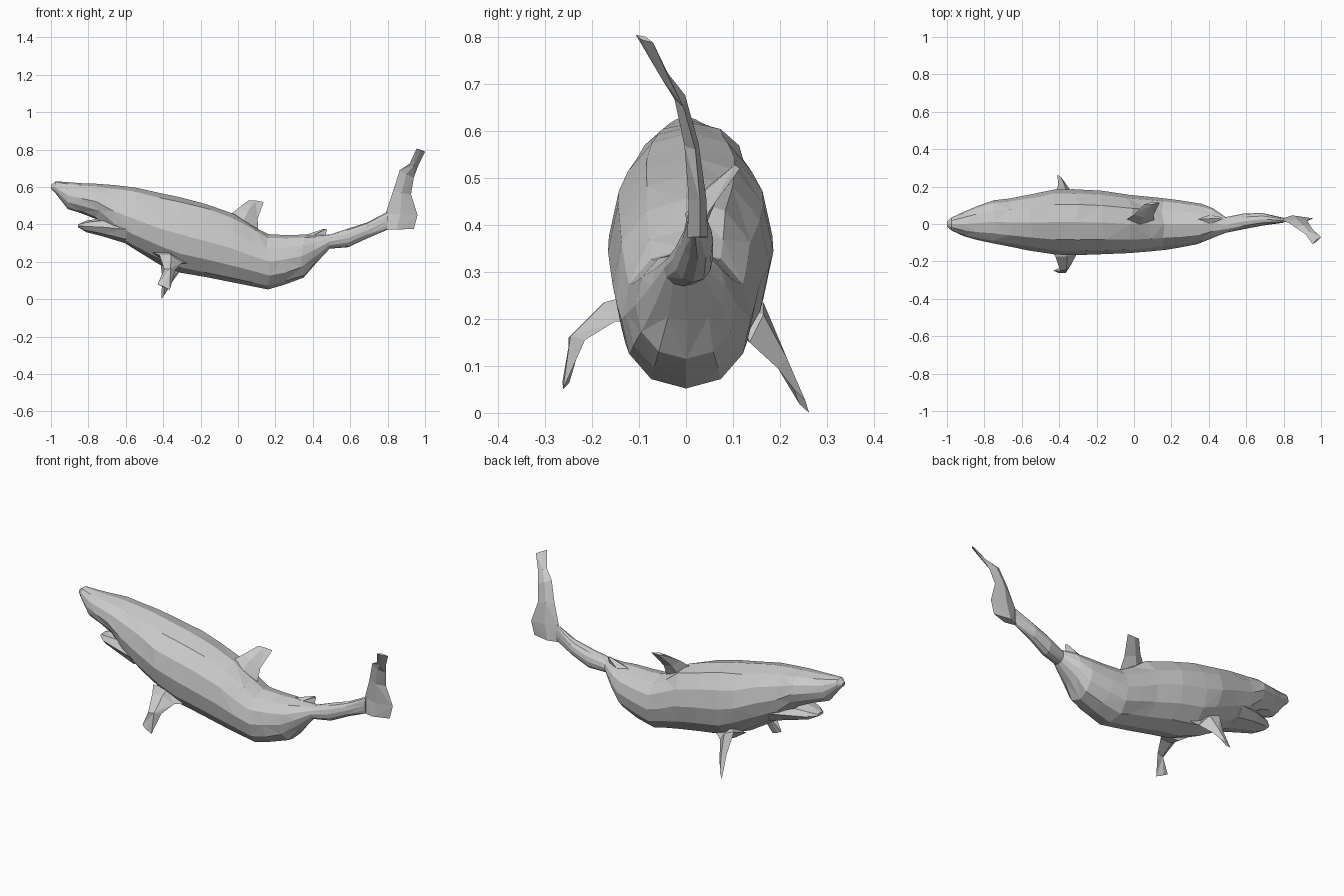
import bpy, bmesh, math, random
from mathutils import Vector

random.seed(4)


def loft(name, rings):
    """Skin a list of equal-length point rings with flat triangles and cap both ends."""
    bm = bmesh.new()
    vs = [[bm.verts.new(p) for p in r] for r in rings]
    n = len(rings[0])
    for i in range(len(vs) - 1):
        for j in range(n):
            k = (j + 1) % n
            a, b, c, d = vs[i][j], vs[i][k], vs[i + 1][k], vs[i + 1][j]
            tris = ((a, b, c), (a, c, d)) if (i + j) % 2 else ((a, b, d), (b, c, d))
            for t in tris:
                bm.faces.new(t)
    bm.faces.new(vs[0])
    bm.faces.new(vs[-1])
    bmesh.ops.recalc_face_normals(bm, faces=bm.faces)
    me = bpy.data.meshes.new(name)
    bm.to_mesh(me)
    bm.free()
    ob = bpy.data.objects.new(name, me)
    bpy.context.collection.objects.link(ob)
    return ob


def section(x, top, bot, w, yc=0.0, n=12, jitter=0.0):
    """Oval ring across the x axis, slightly irregular."""
    zc, h = (top + bot) / 2, (top - bot) / 2
    ring = []
    for j in range(n):
        a = 2 * math.pi * j / n
        c, s = math.cos(a), math.sin(a)
        y = math.copysign(abs(c) ** 0.9, c) * w
        dx = random.uniform(-jitter, jitter) if abs(s) < 0.99 else 0
        ring.append((x + dx, yc + y, zc + s * h))
    return ring


def fin(name, pairs, thick):
    """Blade with a diamond section, from (leading, trailing) edge pairs root to tip."""
    rings = []
    for i, (l, t) in enumerate(pairs):
        l, t = Vector(l), Vector(t)
        lo, hi = pairs[max(i - 1, 0)], pairs[min(i + 1, len(pairs) - 1)]
        span = Vector(hi[0]) + Vector(hi[1]) - Vector(lo[0]) - Vector(lo[1])
        nrm = (t - l).cross(span).normalized()
        th = thick * (1 - 0.75 * i / (len(pairs) - 1))
        mid = l.lerp(t, 0.45)
        rings.append([l, mid + nrm * th, t, mid - nrm * th])
    return loft(name, rings)


# Body with snout and tail stalk: x, top, bottom, half width, centre y
body = [
    (-1.0, 0.61, 0.59, 0.012, 0), (-0.975, 0.63, 0.565, 0.035, 0),
    (-0.91, 0.626, 0.482, 0.065, 0), (-0.84, 0.62, 0.46, 0.09, 0.005),
    (-0.75, 0.617, 0.425, 0.115, 0.012), (-0.66, 0.61, 0.335, 0.128, 0.008),
    (-0.55, 0.597, 0.265, 0.15, 0.008), (-0.42, 0.568, 0.185, 0.174, 0.01),
    (-0.31, 0.545, 0.142, 0.176, 0.01), (-0.17, 0.508, 0.118, 0.17, 0.008),
    (-0.02, 0.455, 0.088, 0.156, 0), (0.08, 0.39, 0.068, 0.147, 0),
    (0.16, 0.348, 0.052, 0.138, 0), (0.25, 0.343, 0.078, 0.127, 0),
    (0.35, 0.345, 0.115, 0.108, 0), (0.42, 0.343, 0.195, 0.08, 0.005),
    (0.49, 0.345, 0.27, 0.042, -0.005), (0.59, 0.378, 0.278, 0.042, 0.015),
    (0.69, 0.41, 0.325, 0.033, 0.025), (0.8, 0.468, 0.372, 0.013, 0.02),
]
loft("body", [section(x, t, b, w, yc, jitter=0.014 if -0.8 < x < 0.4 else 0)
              for x, t, b, w, yc in body])

# Open lower jaw
jaw = [(-0.855, 0.40, 0.385, 0.03), (-0.81, 0.42, 0.358, 0.068),
       (-0.72, 0.435, 0.335, 0.098), (-0.6, 0.45, 0.298, 0.125)]
loft("lower_jaw", [section(x, t, b, w, 0.005, n=8) for x, t, b, w in jaw])

# Dorsal fins
fin("dorsal_fin", [
    ((-0.06, 0.01, 0.44), (0.11, 0.01, 0.34)),
    ((0.0, 0.05, 0.485), (0.105, 0.05, 0.43)),
    ((0.055, 0.105, 0.527), (0.137, 0.115, 0.52))], 0.028)
fin("rear_dorsal_fin", [
    ((0.32, 0.025, 0.33), (0.465, 0.02, 0.32)),
    ((0.455, 0.03, 0.375), (0.475, 0.03, 0.372))], 0.03)

# Pectoral fins, each swung a little differently
fin("pectoral_fin_near", [
    ((-0.46, -0.11, 0.25), (-0.27, -0.11, 0.19)),
    ((-0.42, -0.175, 0.235), (-0.30, -0.15, 0.195)),
    ((-0.395, -0.25, 0.16), (-0.335, -0.215, 0.155)),
    ((-0.43, -0.25, 0.08), (-0.365, -0.262, 0.05))], 0.03)
fin("pectoral_fin_far", [
    ((-0.46, 0.11, 0.22), (-0.27, 0.11, 0.17)),
    ((-0.42, 0.165, 0.235), (-0.31, 0.135, 0.15)),
    ((-0.405, 0.21, 0.12), (-0.35, 0.195, 0.095)),
    ((-0.41, 0.262, 0.0), (-0.375, 0.23, 0.05))], 0.03)

# Upright tail fin, bending sideways toward the tip
fin("tail_fin", [
    ((0.77, 0.02, 0.372), (0.94, 0.03, 0.375)),
    ((0.79, 0.02, 0.46), (0.96, 0.03, 0.45)),
    ((0.83, 0.005, 0.58), (0.925, 0.02, 0.56)),
    ((0.865, -0.02, 0.69), (0.94, -0.005, 0.65)),
    ((0.918, -0.055, 0.725), (0.962, -0.035, 0.71)),
    ((0.955, -0.107, 0.805), (1.0, -0.07, 0.788))], 0.022)
